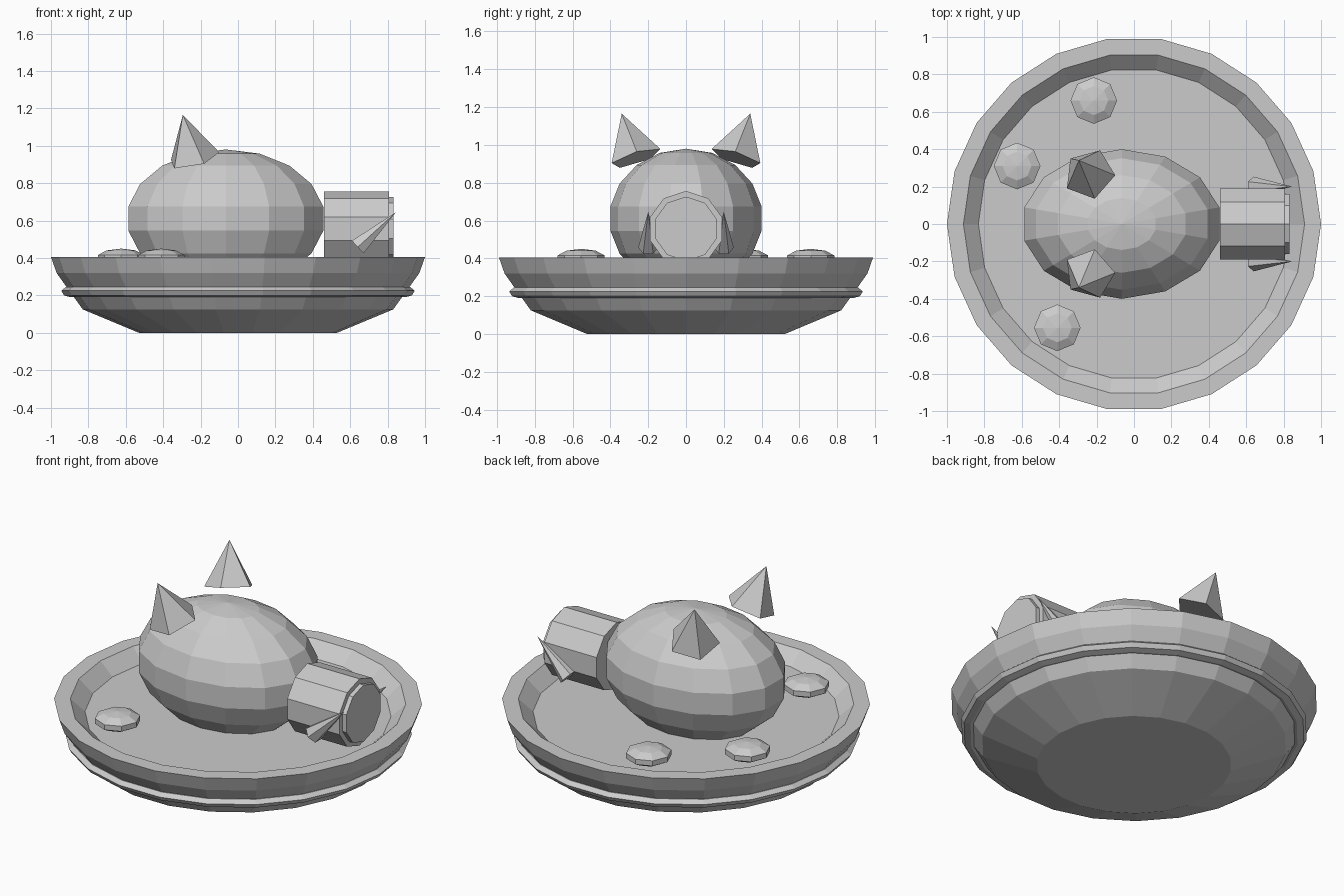
import bpy, bmesh, math
from mathutils import Vector, Matrix

cube = bpy.data.objects.get("Cube")
if cube:
    bpy.data.objects.remove(cube, do_unlink=True)

GREY = (0.6, 0.6, 0.6, 1.0)
mat = bpy.data.materials.new("plain_grey")
mat.use_nodes = True
mat.diffuse_color = GREY
mat.node_tree.nodes["Principled BSDF"].inputs["Base Color"].default_value = GREY


def finish(name, bm):
    """Turn a bmesh into a flat-shaded grey object."""
    bmesh.ops.recalc_face_normals(bm, faces=bm.faces)
    mesh = bpy.data.meshes.new(name)
    bm.to_mesh(mesh)
    bm.free()
    mesh.materials.append(mat)
    obj = bpy.data.objects.new(name, mesh)
    bpy.context.collection.objects.link(obj)
    return obj


def lathe(name, profile, sides, closed=False):
    """Revolve (radius, height) points; open profiles get end caps."""
    bm = bmesh.new()
    rings = [[bm.verts.new((r * math.cos(math.tau * i / sides),
                            r * math.sin(math.tau * i / sides), z))
              for i in range(sides)] for r, z in profile]
    pairs = list(zip(rings, rings[1:]))
    if closed:
        pairs.append((rings[-1], rings[0]))
    else:
        bm.faces.new(rings[0])
        bm.faces.new(rings[-1])
    for a, b in pairs:
        for i in range(sides):
            j = (i + 1) % sides
            bm.faces.new((a[i], a[j], b[j], b[i]))
    return finish(name, bm)


def spike(name, base, tip, radius, sides, first, tip_radius=0.0):
    """Cone or cylinder from base to tip, one corner lying towards first."""
    base, tip = Vector(base), Vector(tip)
    axis = (tip - base).normalized()
    u = Vector(first)
    u = (u - axis * u.dot(axis)).normalized()
    v = axis.cross(u)
    frame = Matrix((u, v, axis)).transposed().to_4x4()
    bm = bmesh.new()
    bmesh.ops.create_cone(bm, cap_ends=True, segments=sides, radius1=radius,
                          radius2=tip_radius, depth=(tip - base).length)
    # the primitive's first corner points along local +y
    turn = Matrix.Rotation(-math.pi / 2, 4, "Z")
    bm.transform(Matrix.Translation((base + tip) / 2) @ frame @ turn)
    return finish(name, bm)


def ball(name, centre, size, segments, rings):
    """Low-poly ellipsoid."""
    bm = bmesh.new()
    bmesh.ops.create_uvsphere(bm, u_segments=segments, v_segments=rings, radius=1)
    bm.transform(Matrix.Translation(centre) @ Matrix.Diagonal((*size, 1)))
    return finish(name, bm)


# Dish with a raised rim and a sunken floor
lathe("dish", [(0.53, 0), (0.83, 0.125), (0.92, 0.25), (0.97, 0.32),
               (1.0, 0.405), (0.912, 0.405), (0.832, 0.33)], 22)

# Band round the outside of the dish
lathe("dish_band", [(0.85, 0.2), (0.895, 0.19), (0.93, 0.2), (0.945, 0.225),
                    (0.92, 0.245), (0.86, 0.245)], 22, closed=True)

# Head
ball("head", (-0.065, 0, 0.61), (0.543, 0.406, 0.37), 14, 9)

# Snout with a thinner end plate
spike("snout", (0.46, 0, 0.556), (0.806, 0, 0.556), 0.2, 10, (0, 0, 1), 0.2)
spike("snout_plate", (0.8, 0, 0.556), (0.832, 0, 0.556), 0.17, 10, (0, 0, 1), 0.17)

# Paired ears and tusks
for side, s in (("left", 1), ("right", -1)):
    spike(side + "_ear", (-0.238, 0.266 * s, 0.93), (-0.295, 0.34 * s, 1.165),
          0.142, 5, (1, -0.04 * s, 0.25))
    spike(side + "_tusk", (0.64, 0.2 * s, 0.458), (0.845, 0.2 * s, 0.645),
          0.053, 6, (0, s, 0))

# Small lumps lying in the dish
for i, (x, y) in enumerate([(-0.215, 0.66), (-0.625, 0.31), (-0.41, -0.555)]):
    ball(f"lump_{i + 1}", (x, y, 0.4), (0.131, 0.131, 0.05), 8, 5)
